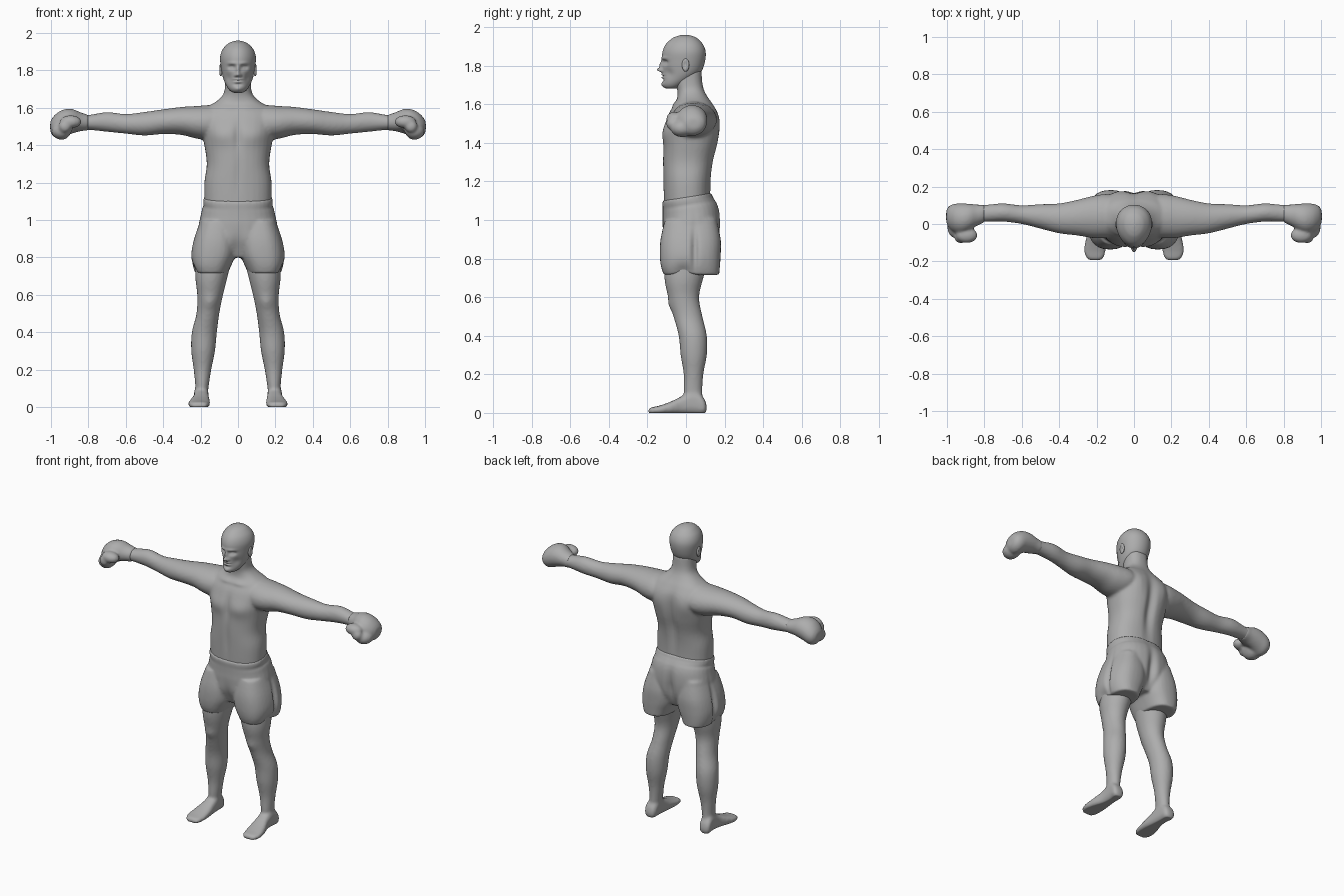
import bpy, bmesh, math
from mathutils import Vector

grey = bpy.data.materials.new("plain grey")
grey.diffuse_color = (0.42, 0.42, 0.42, 1)


def spline(rows, steps):
    """Smoothly interpolate between section rows (Catmull-Rom)."""
    out = []
    for i in range(len(rows) - 1):
        a, b, c, d = (rows[max(0, min(len(rows) - 1, i + k))] for k in (-1, 0, 1, 2))
        for s in range(steps):
            t = s / steps
            out.append([0.5 * (2 * q + (r - p) * t + (2 * p - 5 * q + 4 * r - w) * t * t
                               + (3 * q - p - 3 * r + w) * t ** 3)
                        for p, q, r, w in zip(a, b, c, d)])
    return out + [list(rows[-1])]


def loft(bm, axis, rows, sides=32, steps=4, power=1.0, taper=0.0, mirror=False):
    """Rows: position along axis, then min/max of the two other axes."""
    for sign in ((1, -1) if mirror else (1,)):
        rings = []
        for pos, a0, a1, b0, b1 in spline(rows, steps):
            ring = []
            for k in range(sides):
                ang = math.tau * k / sides
                c, s = math.cos(ang), math.sin(ang)
                u = math.copysign(abs(c) ** power, c) * (1 + taper * s)
                v = math.copysign(abs(s) ** power, s)
                co = [(a0 + a1) / 2 + (a1 - a0) / 2 * u, (b0 + b1) / 2 + (b1 - b0) / 2 * v]
                co.insert(axis, pos)
                co[0] *= sign
                ring.append(bm.verts.new(co))
            rings.append(ring)
        for r, q in zip(rings, rings[1:]):
            for k in range(sides):
                n = (k + 1) % sides
                bm.faces.new((r[k], r[n], q[n], q[k]))
        bm.faces.new(rings[0])
        bm.faces.new(rings[-1])


def ball(bm, centre, radii, mirror=True):
    for sign in ((1, -1) if mirror else (1,)):
        made = bmesh.ops.create_uvsphere(bm, u_segments=24, v_segments=16, radius=1)
        for v in made["verts"]:
            v.co = Vector((sign * (centre[0] + v.co.x * radii[0]),
                           centre[1] + v.co.y * radii[1], centre[2] + v.co.z * radii[2]))


def finish(name, bm, voxel=0, smooth=6, bumps=(), rule=None):
    """Fuse the volumes, then press soft bumps and hollows into the surface."""
    bmesh.ops.recalc_face_normals(bm, faces=bm.faces)
    mesh = bpy.data.meshes.new(name)
    bm.to_mesh(mesh)
    bm.free()
    obj = bpy.data.objects.new(name, mesh)
    bpy.context.collection.objects.link(obj)
    if voxel:
        m = obj.modifiers.new("fuse", "REMESH")
        m.mode, m.voxel_size = "VOXEL", voxel
        m = obj.modifiers.new("soften", "SMOOTH")
        m.factor, m.iterations = 0.5, smooth
        deps = bpy.context.evaluated_depsgraph_get()
        mesh = bpy.data.meshes.new_from_object(obj.evaluated_get(deps))
        obj.modifiers.clear()
        obj.data = mesh
        mesh.name = name
    for v in mesh.vertices:
        p, move = v.co.copy(), Vector()
        for c, r, push in bumps:
            for sign in ((1, -1) if c[0] else (1,)):
                d = sum(((p[i] - c[i] * (sign if i == 0 else 1)) / r[i]) ** 2 for i in range(3))
                if d < 8:
                    move += Vector((push[0] * sign, push[1], push[2])) * math.exp(-d)
        v.co = p + move
        if rule:
            rule(v.co)
    mesh.materials.clear()
    mesh.materials.append(grey)
    for p in mesh.polygons:
        p.use_smooth = True
    return obj


# Body: torso with neck, arms, legs and feet
bm = bmesh.new()
loft(bm, 2, [(0.95, -.18, .18, -.11, .15), (1.08, -.18, .18, -.115, .13),
             (1.2, -.18, .18, -.118, .13), (1.3, -.167, .167, -.12, .143),
             (1.4, -.18, .18, -.118, .167), (1.48, -.195, .195, -.112, .172),
             (1.55, -.2, .2, -.09, .165), (1.6, -.17, .17, -.06, .14),
             (1.635, -.115, .115, -.045, .115), (1.67, -.08, .08, -.045, .095),
             (1.71, -.07, .07, -.055, .085), (1.78, -.068, .068, -.06, .08)], power=.85)
loft(bm, 0, [(.06, -.06, .13, 1.46, 1.615), (.15, -.075, .155, 1.43, 1.615),
             (.22, -.075, .15, 1.435, 1.61), (.3, -.062, .13, 1.455, 1.605),
             (.4, -.05, .11, 1.46, 1.592), (.5, -.025, .106, 1.452, 1.578),
             (.6, .0, .1, 1.462, 1.567), (.7, .013, .11, 1.472, 1.577),
             (.8, .012, .102, 1.482, 1.562), (.88, .01, .1, 1.48, 1.56)], mirror=True)
loft(bm, 2, [(.03, .163, .235, .0, .095), (.1, .158, .228, -.012, .085),
             (.2, .143, .237, -.012, .09), (.3, .123, .25, -.028, .108),
             (.4, .113, .247, -.038, .108), (.5, .1, .222, -.065, .085),
             (.6, .08, .218, -.092, .068), (.7, .055, .228, -.112, .09),
             (.85, .02, .22, -.11, .13)], mirror=True)
loft(bm, 1, [(.107, .18, .22, .01, .04), (.09, .163, .237, -.006, .08),
             (.04, .158, .235, -.006, .12), (-.02, .155, .238, -.006, .088),
             (-.08, .15, .257, -.006, .058), (-.14, .152, .267, -.006, .037),
             (-.18, .162, .255, -.006, .028), (-.195, .18, .235, -.004, .018)],
     power=.75, mirror=True)
body_bumps = [((.09, -.11, 1.45), (.075, .06, .05), (0, -.012, 0)),   # chest
              ((0, -.11, 1.45), (.02, .06, .07), (0, .012, 0)),
              ((0, -.11, 1.25), (.018, .05, .12), (0, .006, 0)),     # belly line
              ((0, .16, 1.36), (.03, .07, .17), (0, -.022, 0)),      # spine
              ((.1, .16, 1.5), (.06, .06, .07), (0, .012, 0)),       # shoulder blade
              ((.05, -.06, 1.6), (.05, .04, .015), (0, -.008, 0)),   # collar bone
              ((.15, -.08, .56), (.035, .04, .035), (0, -.008, 0))]  # knee


def flatten_sole(co):
    co.z = max(co.z, 0)


finish("body", bm, .009, 5, body_bumps, flatten_sole)

# Shorts: hips, two loose legs and a waistband tilted up at the back
bm = bmesh.new()
loft(bm, 2, [(.8, -.13, .13, -.07, .12), (.88, -.2, .2, -.115, .165),
             (.96, -.212, .212, -.122, .178), (1.03, -.198, .198, -.121, .174),
             (1.08, -.187, .187, -.121, .15), (1.1, -.186, .186, -.123, .138),
             (1.12, -.183, .183, -.122, .132)], power=.85)
loft(bm, 2, [(.715, .055, .232, -.115, .172), (.76, .035, .246, -.13, .176),
             (.82, .01, .25, -.136, .18), (.9, .005, .235, -.132, .18),
             (1.0, .02, .2, -.11, .16)], power=.8, mirror=True)
shorts_bumps = [((.24, .045, .84), (.06, .016, .11), (-.02, 0, 0)),  # side fold
                ((.24, -.01, .72), (.08, .05, .05), (-.012, 0, .01)),
                ((0, .18, .92), (.025, .07, .1), (0, -.025, 0)),     # seat cleft
                ((0, -.12, .86), (.03, .05, .07), (0, .012, 0)),
                ((.2, 0, 1.075), (.3, .4, .01), (-.004, 0, 0))]      # band edge


def tilt_waist(co):
    if co.z > .98:
        co.z += .16 * co.y * min(1, (co.z - .98) / .08)


finish("shorts", bm, .009, 3, shorts_bumps, tilt_waist)

# Gloves: drooping mitten, curled fingers and thumb
bm = bmesh.new()
loft(bm, 0, [(.8, .008, .104, 1.48, 1.563), (.84, -.01, .104, 1.475, 1.575),
             (.88, -.035, .108, 1.462, 1.592), (.92, -.05, .11, 1.448, 1.594),
             (.96, -.045, .108, 1.435, 1.578), (.99, -.02, .095, 1.45, 1.55),
             (1.004, .01, .07, 1.475, 1.525)], mirror=True)
ball(bm, (.94, -.02, 1.475), (.058, .06, .046))
ball(bm, (.895, -.06, 1.525), (.058, .042, .035))
ball(bm, (.925, -.07, 1.5), (.035, .033, .035))
finish("gloves", bm, .008, 5, [((.88, -.02, 1.455), (.035, .045, .03), (0, 0, .02))])

# Head: egg-shaped skull narrowing to the chin, with modelled face
bm = bmesh.new()
loft(bm, 2, [(1.68, -.02, .02, -.1, -.05), (1.688, -.037, .037, -.115, -.03),
             (1.705, -.053, .053, -.122, .0), (1.735, -.07, .07, -.12, .045),
             (1.77, -.082, .082, -.122, .08), (1.82, -.091, .091, -.124, .098),
             (1.87, -.095, .095, -.122, .102), (1.91, -.083, .083, -.105, .088),
             (1.94, -.057, .057, -.073, .06), (1.953, -.034, .034, -.045, .035),
             (1.959, -.01, .01, -.018, .01)], sides=112, steps=8, taper=.12)
face_bumps = [((.034, -.12, 1.817), (.019, .05, .012), (0, .02, 0)),   # eye socket
              ((.034, -.12, 1.815), (.01, .05, .006), (0, -.008, 0)),  # eye
              ((.032, -.12, 1.838), (.026, .05, .008), (0, -.007, 0)),  # brow
              ((0, -.125, 1.778), (.012, .05, .011), (0, -.027, 0)),   # nose tip
              ((0, -.125, 1.805), (.009, .05, .02), (0, -.014, 0)),    # nose bridge
              ((.013, -.125, 1.773), (.008, .05, .007), (0, -.011, 0)),
              ((0, -.125, 1.753), (.022, .05, .005), (0, -.008, 0)),   # upper lip
              ((0, -.125, 1.746), (.024, .05, .003), (0, .006, 0)),
              ((0, -.125, 1.738), (.018, .05, .005), (0, -.008, 0)),   # lower lip
              ((0, -.125, 1.724), (.022, .05, .007), (0, .006, 0)),
              ((0, -.125, 1.702), (.022, .05, .012), (0, -.006, 0)),   # chin
              ((.055, -.1, 1.76), (.02, .05, .025), (-.004, .006, 0))]  # cheek
finish("head", bm, bumps=face_bumps)

# Ears
bm = bmesh.new()
ball(bm, (.092, -.002, 1.803), (.011, .019, .034))
finish("ears", bm, bumps=[((.104, -.004, 1.806), (.02, .009, .018), (-.009, 0, 0))])
